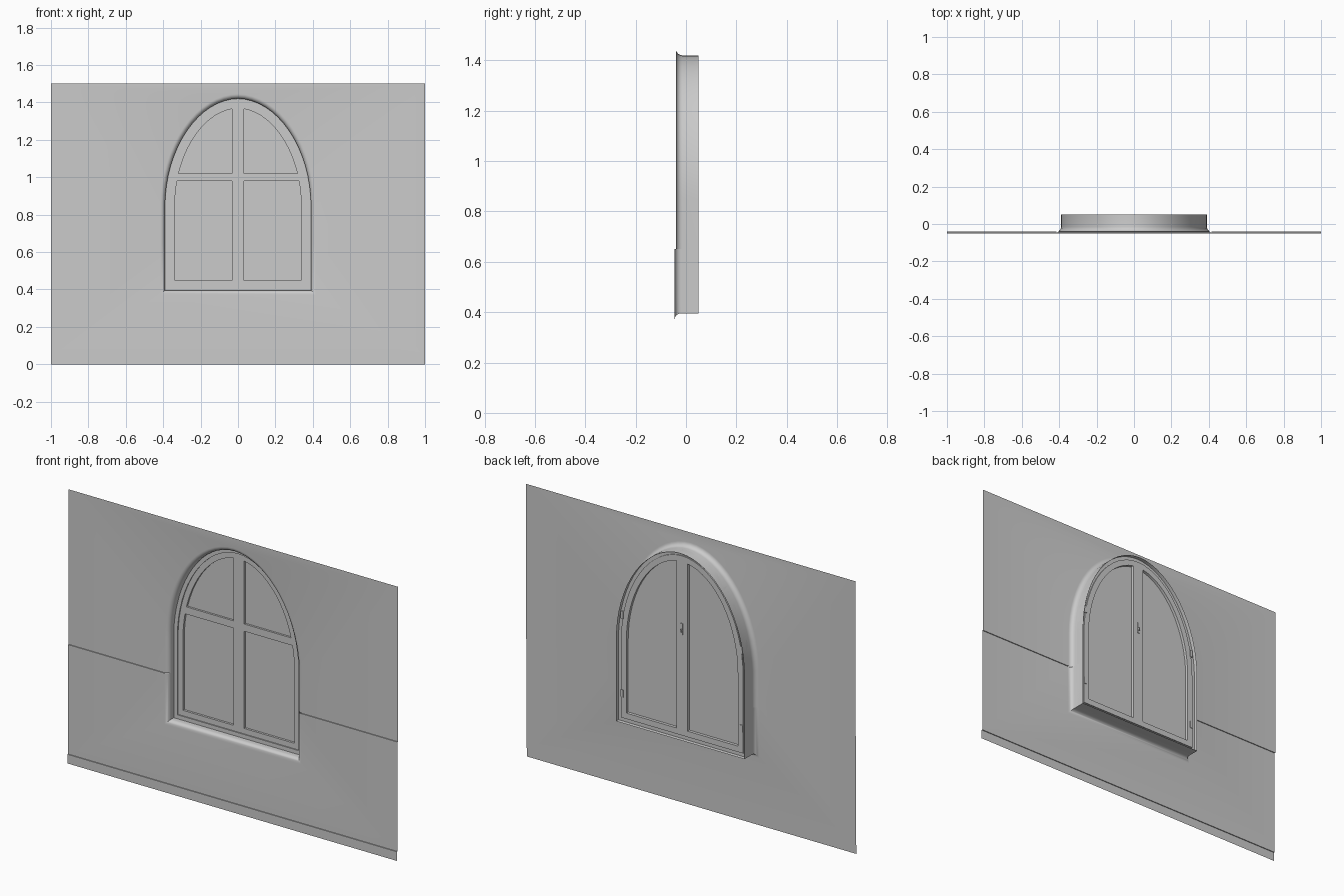
import bpy, bmesh, math

if "Cube" in bpy.data.objects:
    bpy.data.objects.remove(bpy.data.objects["Cube"])

A, BOT, SPRING, RISE, DADO = 0.39, 0.395, 0.85, 0.57, 0.65
P = 1.03   # slightly above 1 gives the arch its faint point
N = 16


def half(o, xc=0.0):
    """Right half of the arched outline, grown by o and cut at x = xc."""
    a, b = A + o, RISE + o
    end = math.acos((xc / a) ** (1 / P))
    pts = [(xc, BOT - o), (a, BOT - o), (a, DADO)]
    for i in range(N + 1):
        t = end * i / N
        x = xc if i == N else a * math.cos(t) ** P
        pts.append((x, SPRING + b * math.sin(t) ** P))
    return pts


def whole(o):
    """Closed outline: up the right side, over the top, down the left."""
    h = half(o)[1:]
    return h + [(-x, z) for x, z in reversed(h[:-1])]


def finish(name, bm, recalc=True):
    if recalc:
        bmesh.ops.recalc_face_normals(bm, faces=bm.faces)
    me = bpy.data.meshes.new(name)
    bm.to_mesh(me)
    bm.free()
    ob = bpy.data.objects.new(name, me)
    bpy.context.collection.objects.link(ob)
    bpy.ops.object.select_all(action='DESELECT')
    ob.select_set(True)
    bpy.context.view_layer.objects.active = ob
    bpy.ops.object.shade_smooth_by_angle(angle=math.radians(35))
    return ob


def bridge(bm, r0, r1, closed=True):
    n = len(r0)
    for i in range(n if closed else n - 1):
        j = (i + 1) % n
        bm.faces.new((r0[i], r0[j], r1[j], r1[i]))


def ring_solid(name, outer, inner, y0, y1):
    """Frame with a rectangular section between two matching outlines."""
    bm = bmesh.new()
    rings = [[bm.verts.new((x, y, z)) for x, z in pts]
             for pts, y in ((outer, y0), (outer, y1), (inner, y1), (inner, y0))]
    for k in range(4):
        bridge(bm, rings[k], rings[(k + 1) % 4])
    return finish(name, bm)


def box(name, x0, x1, y0, y1, z0, z1):
    bm = bmesh.new()
    bmesh.ops.create_cube(bm, size=1)
    for v in bm.verts:
        v.co = ((x0 + x1) / 2 + v.co.x * (x1 - x0),
                (y0 + y1) / 2 + v.co.y * (y1 - y0),
                (z0 + z1) / 2 + v.co.z * (z1 - z0))
    return finish(name, bm)


def mirror(ob):
    m = ob.modifiers.new("mirror", 'MIRROR')
    m.use_axis[0] = True
    m.merge_threshold = 0.00001


# Wall sheet: reveal and flare around the opening, upper and lower wall, skirting
bm = bmesh.new()
FLARE = 0.025


def flare_rings(pts_of, wall_y):
    prof = [(0, 0.05), (0, wall_y + FLARE)]
    for k in range(1, 7):
        t = math.pi / 2 * k / 6
        prof.append((FLARE * (1 - math.cos(t)), wall_y + FLARE * (1 - math.sin(t))))
    rings = [[bm.verts.new((x, y, z)) for x, z in pts_of(o)] for o, y in prof]
    for r0, r1 in zip(rings, rings[1:]):
        bridge(bm, r0, r1, False)
    return rings[-1]


def upper_pts(o):
    return whole(o)[1:-1]


def lower_pts(o):
    return [(-A - o, DADO), (-A - o, BOT - o), (A + o, BOT - o), (A + o, DADO)]


UP_Y, LOW_Y, SKIRT_Y, SKIRT_Z = -0.04, -0.045, -0.05, 0.05
arch = flare_rings(upper_pts, UP_Y)
u = [bm.verts.new((x, UP_Y, z)) for x, z in ((-1, DADO), (-1, 1.5), (1, 1.5), (1, DADO))]
bm.faces.new(u + arch)
foot = flare_rings(lower_pts, LOW_Y)
w = [bm.verts.new((x, LOW_Y, z)) for x, z in
     ((1, DADO), (1, SKIRT_Z), (-1, SKIRT_Z), (-1, DADO))]
bm.faces.new(w + foot)
bm.faces.new((u[0], arch[-1], foot[0], w[3]))
bm.faces.new((u[3], arch[0], foot[3], w[0]))
s = [bm.verts.new((x, SKIRT_Y, z)) for x, z in
     ((1, SKIRT_Z), (1, 0), (-1, 0), (-1, SKIRT_Z))]
bm.faces.new(s)
bm.faces.new((w[1], w[2], s[3], s[0]))
finish("wall", bm)

# Fixed outer frame, then a pair of casements
ring_solid("window_frame", whole(0), whole(-0.022), 0.0, 0.028)
mirror(ring_solid("casement", half(-0.02, 0.0), half(-0.052, 0.033), 0.006, 0.034))

# Glass behind the transom bar
bm = bmesh.new()
bm.faces.new([bm.verts.new((x, 0.018, z)) for x, z in whole(-0.04)])
finish("glass", bm)
box("transom_bar", -0.335, 0.335, 0.006, 0.017, 0.98, 1.02)

# Handle and hinges on the inner side
box("handle_plate", -0.006, 0.006, 0.034, 0.038, 0.97, 1.03)
box("handle_lever", -0.004, 0.004, 0.038, 0.046, 0.985, 1.0)
for z in (0.55, 0.98):
    mirror(box("hinge", 0.355, 0.37, 0.03, 0.038, z - 0.02, z + 0.02))
